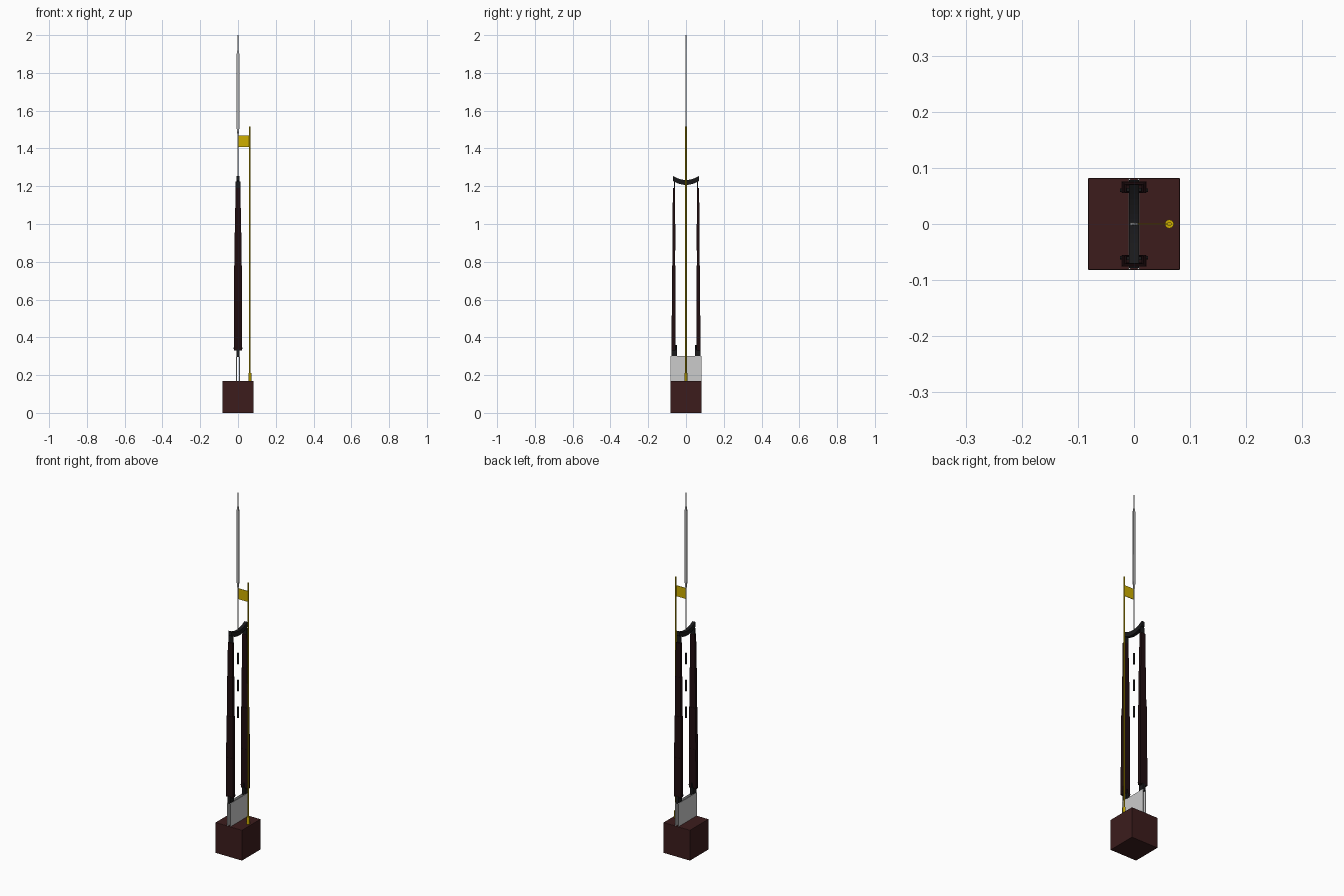
import bpy, bmesh, math

if "Cube" in bpy.data.objects:
    bpy.data.objects.remove(bpy.data.objects["Cube"])


def material(name, rgb):
    m = bpy.data.materials.new(name)
    m.diffuse_color = (*rgb, 1)
    m.use_nodes = True
    m.node_tree.nodes["Principled BSDF"].inputs["Base Color"].default_value = m.diffuse_color
    return m


WOOD = material("dark_red_wood", (0.045, 0.012, 0.012))
PANEL = material("dark_panel", (0.014, 0.004, 0.005))
BLACK = material("black_metal", (0.01, 0.01, 0.011))
GOLD = material("gold", (0.62, 0.43, 0.0))
GREY = material("grey_metal", (0.45, 0.45, 0.45))


def finish(ob, name, mat):
    ob.name = name
    if mat:
        ob.data.materials.append(mat)
    return ob


def box(name, x, y, z, mat=None, bevel=0):
    bpy.ops.mesh.primitive_cube_add(size=1, location=[sum(r) / 2 for r in (x, y, z)])
    ob = bpy.context.object
    ob.scale = [r[1] - r[0] for r in (x, y, z)]
    bpy.ops.object.transform_apply(location=False, rotation=False, scale=True)
    if bevel:
        b = ob.modifiers.new("bevel", 'BEVEL')
        b.width, b.segments = bevel, 2
    return finish(ob, name, mat)


def rod(name, x, y, z0, z1, r, mat=None, sides=12, r2=None):
    bpy.ops.mesh.primitive_cone_add(vertices=sides, radius1=r, radius2=r if r2 is None else r2,
                                    depth=z1 - z0, location=(x, y, (z0 + z1) / 2))
    bpy.ops.object.shade_smooth_by_angle()
    return finish(bpy.context.object, name, mat)


def loft(name, sections, mat):
    # rectangular sections: (z, x half width, y inner, y outer)
    bm = bmesh.new()
    rings = [[bm.verts.new(p) for p in ((-w, a, z), (w, a, z), (w, b, z), (-w, b, z))]
             for z, w, a, b in sections]
    for lo, hi in zip(rings, rings[1:]):
        for i in range(4):
            j = (i + 1) % 4
            bm.faces.new((lo[i], lo[j], hi[j], hi[i]))
    bm.faces.new(rings[0][::-1])
    bm.faces.new(rings[-1])
    bmesh.ops.recalc_face_normals(bm, faces=bm.faces)
    me = bpy.data.meshes.new(name)
    bm.to_mesh(me)
    bm.free()
    ob = bpy.data.objects.new(name, me)
    bpy.context.collection.objects.link(ob)
    return finish(ob, name, mat)


# Base block and the pair of mounting plates
box("base_block", (-.082, .082), (-.082, .082), (0, .17), WOOD, .002)
for s in (-1, 1):
    box("mounting_plate", sorted((s * .006, s * .010)), (-.081, .081), (.17, .30))

# Two tall stepped side columns with feet, pins and upper necks
steps = [(.33, .55, .022, .020), (.55, .78, .021, .018),
         (.78, 1.00, .018, .015), (1.00, 1.19, .015, .013)]
for s in (-1, 1):
    for z0, z1, w, t in steps:
        k0, k1 = .066 - (z0 - .33) * .003, .066 - (z1 - .33) * .003
        loft("column_panel", [(z0, w, s * (k0 - t / 2), s * (k0 + t / 2)),
                              (z1, w - .001, s * (k1 - t / 2), s * (k1 + t / 2))], PANEL)
    box("column_foot", (-.009, .009), sorted((s * .047, s * .078)), (.295, .335), BLACK)
    rod("foot_post", 0, s * .052, .33, .36, .004, BLACK)
    pin = rod("foot_pin", 0, s * .06, .317, .367, .003, BLACK)
    pin.location.z = .342
    pin.rotation_euler.y = math.pi / 2
    box("column_neck", (-.013, .013), sorted((s * .058, s * .064)), (1.18, 1.225), BLACK)

# Sagging cross yoke
yoke = loft("yoke", [(-.07 + .14 * i / 16, .009, 0, .026) for i in range(17)], BLACK)
for v in yoke.data.vertices:
    y, h = v.co.z, v.co.y
    v.co.y, v.co.z = y, 1.207 + h + .022 * (y / .07) ** 2
bm = bmesh.new()
bm.from_mesh(yoke.data)
bmesh.ops.recalc_face_normals(bm, faces=bm.faces)
bm.to_mesh(yoke.data)
bm.free()

# Hanging cord with three weights
rod("cord", 0, 0, .71, 1.21, .0012, BLACK, 6)
for z in (.775, .925, 1.075):
    rod("weight", 0, 0, z - .03, z + .03, .0055, BLACK)

# Spire: thin stem, flat blade, tapering tip
rod("spire_stem", 0, 0, 1.22, 1.49, .003, GREY)
loft("spire_blade", [(1.47, .003, -.002, .002), (1.51, .0075, -.003, .003),
                     (1.90, .007, -.003, .003), (1.925, .003, -.002, .002)], GREY)
rod("spire_tip", 0, 0, 1.92, 2.0, .003, GREY, r2=.0015)

# Flag pole with socket and flag
rod("pole_socket", .063, 0, .17, .21, .008, GOLD)
rod("flag_pole", .063, 0, .17, 1.515, .004, GOLD)
box("flag", (0, .063), (-.0012, .0012), (1.408, 1.468), GOLD)
